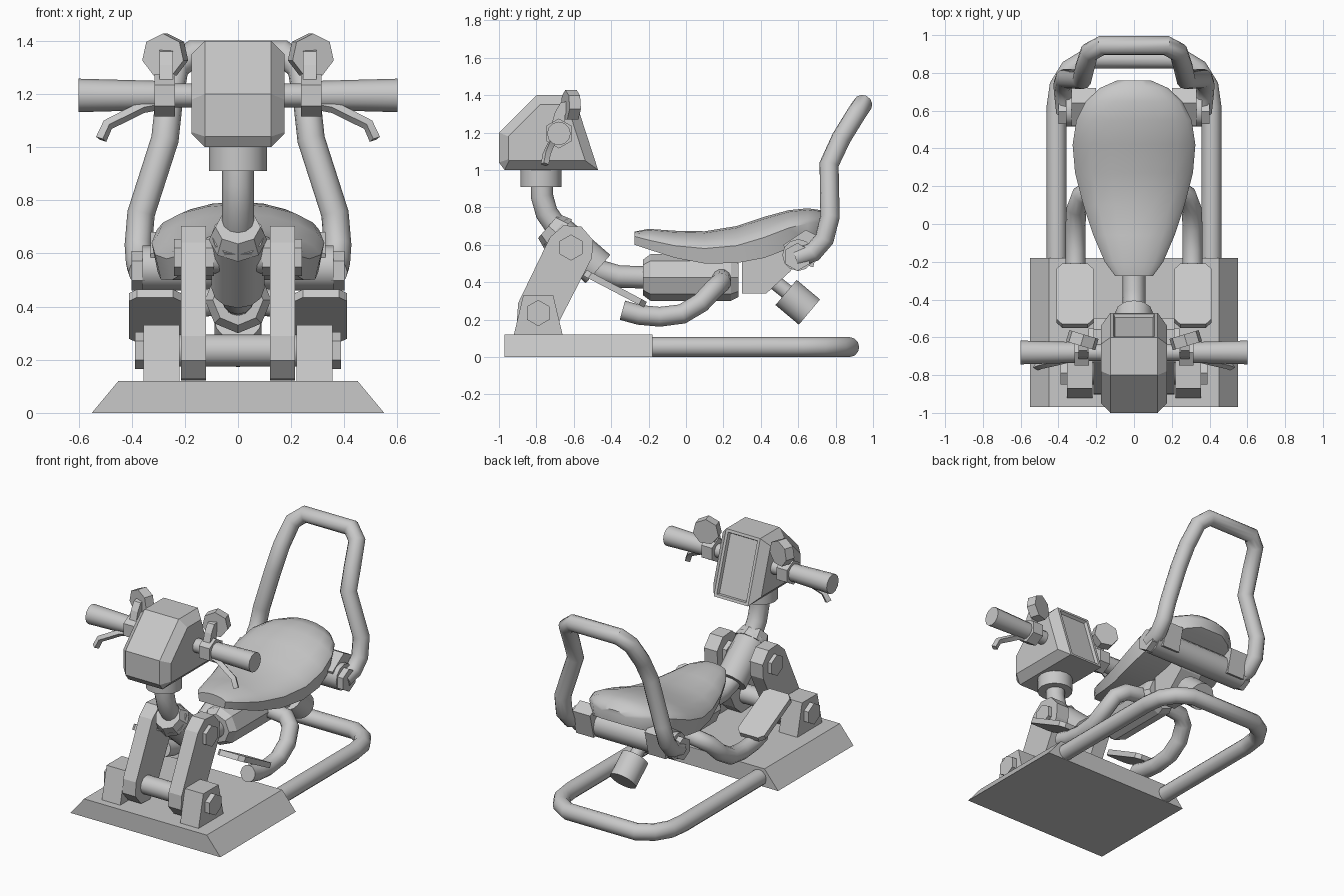
import bpy, bmesh, math
from mathutils import Vector

if "Cube" in bpy.data.objects:
    bpy.data.objects.remove(bpy.data.objects["Cube"])

grey = bpy.data.materials.new("plain grey")
grey.diffuse_color = (0.58, 0.58, 0.58, 1)
grey.use_nodes = True
grey.node_tree.nodes["Principled BSDF"].inputs["Base Color"].default_value = grey.diffuse_color


def finish(name, bm, smooth=True, angle=35):
    bmesh.ops.recalc_face_normals(bm, faces=bm.faces)
    me = bpy.data.meshes.new(name)
    bm.to_mesh(me)
    bm.free()
    ob = bpy.data.objects.new(name, me)
    bpy.context.collection.objects.link(ob)
    me.materials.append(grey)
    if smooth:
        shade(ob, angle)
    return ob


def shade(ob, angle=35):
    bpy.ops.object.select_all(action='DESELECT')
    ob.select_set(True)
    bpy.context.view_layer.objects.active = ob
    bpy.ops.object.shade_smooth_by_angle(angle=math.radians(angle))


def rod(name, p, q, r, seg=12, r2=None):
    """Straight cylinder or cone between two points."""
    p, q = Vector(p), Vector(q)
    bm = bmesh.new()
    bmesh.ops.create_cone(bm, cap_ends=True, segments=seg, radius1=r,
                          radius2=r if r2 is None else r2, depth=(q - p).length)
    rot = (q - p).to_track_quat('Z', 'Y').to_matrix().to_4x4()
    bm.transform(rot)
    bmesh.ops.translate(bm, verts=bm.verts, vec=(p + q) / 2)
    return finish(name, bm, seg > 8)


def tube(name, pts, r, res=4):
    """Bent pipe along a polyline."""
    cu = bpy.data.curves.new(name, 'CURVE')
    cu.dimensions = '3D'
    cu.bevel_depth = r
    cu.bevel_resolution = res
    cu.use_fill_caps = True
    sp = cu.splines.new('POLY')
    sp.points.add(len(pts) - 1)
    for pt, co in zip(sp.points, pts):
        pt.co = (*co, 1)
    ob = bpy.data.objects.new(name, cu)
    bpy.context.collection.objects.link(ob)
    bpy.ops.object.select_all(action='DESELECT')
    ob.select_set(True)
    bpy.context.view_layer.objects.active = ob
    bpy.ops.object.convert(target='MESH')
    ob = bpy.context.object
    ob.data.materials.clear()
    ob.data.materials.append(grey)
    shade(ob, 40)
    return ob


def prism_bm(profile, x0, x1):
    """Side profile (y, z) extruded across x."""
    bm = bmesh.new()
    a = [bm.verts.new((x0, y, z)) for y, z in profile]
    b = [bm.verts.new((x1, y, z)) for y, z in profile]
    n = len(a)
    bm.faces.new(a)
    bm.faces.new(b)
    for i in range(n):
        j = (i + 1) % n
        bm.faces.new((a[i], a[j], b[j], b[i]))
    bmesh.ops.recalc_face_normals(bm, faces=bm.faces)
    return bm


def prism(name, profile, x0, x1):
    return finish(name, prism_bm(profile, x0, x1), False)


def mirrored(half):
    """Continue a path on the other side of x = 0."""
    return half + [(-x, y, z) for x, y, z in reversed(half)]


# Base plate with sloping sides
bm = prism_bm([(-.97, 0), (-.18, 0), (-.18, .12), (-.97, .12)], -.55, .55)
for v in bm.verts:
    if v.co.z > .1:
        v.co.x *= .45 / .55
finish("base_plate", bm, False)

# Floor loop behind the base
tube("floor_loop", mirrored([(.41, -.19, .053), (.41, .62, .053), (.395, .73, .053),
                             (.34, .82, .053), (.25, .875, .053)]), .053)

# Front pivots, arms and bolts
LOW, HIGH = (-.79, .235), (-.615, .585)
tilt = math.atan2(HIGH[1] - LOW[1], HIGH[0] - LOW[0])
arm = []
for (cy, cz), r, start in ((HIGH, .125, -90), (LOW, .12, 90)):
    for k in range(5):
        t = tilt + math.radians(start + 45 * k)
        arm.append((cy + r * math.cos(t), cz + r * math.sin(t)))
rod("lower_axle", (-.36, *LOW), (.36, *LOW), .06)
rod("upper_axle", (-.2, *HIGH), (.2, *HIGH), .06)
for s, side in ((1, "right"), (-1, "left")):
    prism(side + "_arm", arm, s * .12, s * .215)
    prism(side + "_pivot_block", [(-.92, .12), (-.66, .12), (-.71, .33), (-.87, .33)],
          s * .22, s * .355)
    rod(side + "_lower_bolt", (s * .35, *LOW), (s * .388, *LOW), .07, 6)
    rod(side + "_upper_bolt", (s * .21, *HIGH), (s * .24, *HIGH), .07, 6)
    rod(side + "_inner_bolt", (s * .09, *HIGH), (s * .125, *HIGH), .07, 6)

# Steering stem, its hub and the frame spine
rod("steering_hub", (0, -.70, .67), (0, -.47, .47), .1)
rod("hub_collar", (0, -.735, .70), (0, -.68, .652), .085, 8, .11)
tube("stem", [(0, -.77, .95), (0, -.77, .86), (0, -.745, .77), (0, -.69, .69),
              (0, -.6, .58)], .06)
tube("frame_spine", [(0, -.55, .54), (0, -.46, .46), (0, -.36, .43), (0, -.2, .425)], .06)
rod("stem_collar", (0, -.775, .91), (0, -.775, 1.01), .11, 16)

# Engine barrel with tapered ends
rod("engine_barrel", (0, -.19, .425), (0, .24, .425), .125, 8)
rod("engine_front", (0, -.23, .425), (0, -.19, .425), .095, 8, .125)
rod("engine_back", (0, .24, .425), (0, .28, .425), .125, 8, .105)

# Foot pipes and pedals
for s, side in ((1, "right"), (-1, "left")):
    tube(side + "_foot_pipe", [(s * x, y, z) for x, y, z in (
        (.31, -.34, .25), (.31, -.25, .225), (.31, -.14, .215), (.31, -.02, .23),
        (.305, .08, .29), (.28, .15, .365), (.22, .19, .40), (.08, .19, .42))], .053)
    bm = prism_bm([(-.55, .435), (-.53, .465), (-.21, .295), (-.225, .265)],
                  s * .215, s * .41)
    corners = [e for e in bm.edges
               if abs(e.verts[0].co.x - e.verts[1].co.x) < .01 and e.calc_length() < .05]
    bmesh.ops.bevel(bm, geom=corners, offset=.03, segments=1, affect='EDGES')
    finish(side + "_pedal", bm, False)

# Seat lofted along y: (y, half width, crown z, rim z, underside z)
stations = [(-.275, .10, .67, .645, .60), (-.2, .155, .685, .625, .575),
            (-.06, .215, .675, .595, .53), (.1, .268, .672, .58, .50),
            (.27, .312, .70, .595, .502), (.42, .325, .75, .64, .53),
            (.55, .305, .785, .69, .58), (.65, .255, .795, .715, .62),
            (.72, .18, .785, .725, .65), (.76, .09, .75, .725, .67)]
bm = bmesh.new()
rows = []
for y, w, crown, rim, under in stations:
    ring = [(-w * .93, under)]
    for k in range(9):
        t = math.pi * (1 - k / 8)
        ring.append((w * math.cos(t), rim + (crown - rim) * math.sin(t) ** 1.3
                     if 0 < k < 8 else rim))
    ring.append((w * .93, under))
    rows.append([bm.verts.new((x, y, z)) for x, z in ring])
for a, b in zip(rows, rows[1:]):
    for i in range(len(a)):
        j = (i + 1) % len(a)
        bm.faces.new((a[i], a[j], b[j], b[i]))
bm.faces.new(rows[0])
bm.faces.new(rows[-1])
finish("seat", bm, True, 40)

# Seat bracket, rear crossbar and tail canister
prism("seat_bracket", [(.3, .34), (.43, .34), (.56, .46), (.62, .6), (.3, .52)], -.08, .08)
rod("rear_crossbar", (-.36, .6, .545), (.36, .6, .545), .085)
for s, side in ((1, "right"), (-1, "left")):
    rod(side + "_crossbar_cap", (s * .35, .595, .535), (s * .40, .595, .535), .075, 6)
    # Sloping side panel between the seat and the crossbar
    prism(side + "_side_panel", [(.52, .60), (.55, .52), (.68, .48), (.72, .64), (.64, .68)],
          s * .2, s * .33)
rod("canister_neck", (0, .45, .42), (0, .55, .34), .04)
rod("tail_canister", (0, .535, .345), (0, .66, .24), .088, 16)

# Grab bar behind the seat
tube("grab_bar", mirrored([(.36, .59, .53), (.37, .68, .56), (.375, .74, .63),
                           (.365, .77, .75), (.275, .765, 1.03), (.26, .83, 1.17),
                           (.235, .91, 1.30), (.17, .945, 1.352)]), .052)

# Head housing with chamfered sides and a recessed rear screen
bm = prism_bm([(-1, 1.04), (-1, 1.2), (-.8, 1.4), (-.6, 1.4), (-.47, 1.0), (-.97, 1.0)],
              -.175, .175)
rims = [e for e in bm.edges if abs(e.verts[0].co.x - e.verts[1].co.x) < .01]
bmesh.ops.bevel(bm, geom=rims, offset=.05, segments=1, affect='EDGES')
bm.normal_update()
back = max(bm.faces, key=lambda f: f.normal.y * f.calc_area())
bmesh.ops.inset_individual(bm, faces=[back], thickness=.025, depth=0)
bmesh.ops.inset_individual(bm, faces=[back], thickness=.008, depth=-.02)
finish("head_housing", bm, False)

# Handlebar, grips, mirrors and levers
Y, Z = -.68, 1.195
rod("handlebar", (-.4, Y, Z), (.4, Y, Z), .045)
for s, side in ((1, "right"), (-1, "left")):
    rod(side + "_grip", (s * .31, Y, Z), (s * .6, Y, Z), .055, 12, .063)
    rod(side + "_clamp", (s * .237, Y, Z), (s * .315, Y, Z), .08, 6)
    prism(side + "_mirror_stem", [(-.72, 1.24), (-.65, 1.24), (-.645, 1.30), (-.60, 1.33),
                                  (-.62, 1.37), (-.67, 1.36), (-.70, 1.31)],
          s * .245, s * .295)
    rod(side + "_mirror", (s * .283, -.645, 1.345), (s * .265, -.585, 1.345), .083, 7)
    tube(side + "_lever", [(s * x, y, z) for x, y, z in (
        (.28, -.70, 1.165), (.36, -.715, 1.15), (.42, -.73, 1.12),
        (.49, -.745, 1.085), (.515, -.755, 1.03))], .022, 0)
